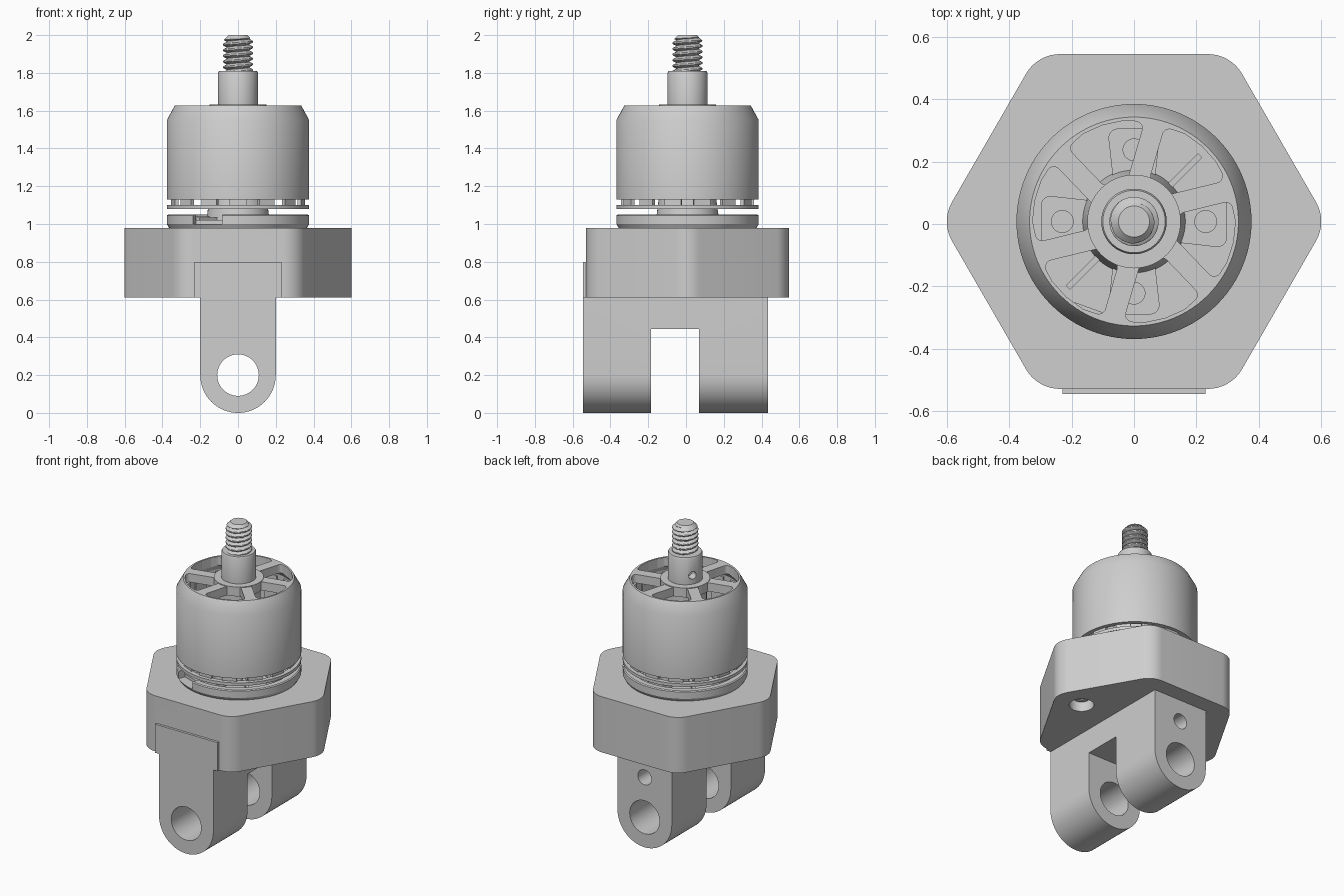
import bpy, bmesh
from math import sin, cos, tan, pi, radians, tau
from mathutils import Vector, Matrix

if "Cube" in bpy.data.objects:
    bpy.data.objects.remove(bpy.data.objects["Cube"])

CY = 0.008  # motor axis offset along y

grey = bpy.data.materials.new("plain_grey")
grey.use_nodes = True
grey.diffuse_color = (0.62, 0.62, 0.62, 1)
grey.node_tree.nodes["Principled BSDF"].inputs["Base Color"].default_value = (0.62, 0.62, 0.62, 1)


def finish(name, bm):
    bmesh.ops.recalc_face_normals(bm, faces=bm.faces)
    mesh = bpy.data.meshes.new(name)
    bm.to_mesh(mesh)
    bm.free()
    mesh.materials.append(grey)
    ob = bpy.data.objects.new(name, mesh)
    bpy.context.collection.objects.link(ob)
    return ob


def activate(ob):
    bpy.ops.object.select_all(action='DESELECT')
    ob.select_set(True)
    bpy.context.view_layer.objects.active = ob


def smooth(*obs):
    for ob in obs:
        activate(ob)
        bpy.ops.object.shade_smooth_by_angle(angle=radians(30))


def cut(ob, *cutters):
    for c in cutters:
        m = ob.modifiers.new("cut", 'BOOLEAN')
        m.operation, m.solver, m.object = 'DIFFERENCE', 'EXACT', c
        activate(ob)
        bpy.ops.object.modifier_apply(modifier=m.name)
        bpy.data.objects.remove(c)


def prism(name, pts, lo, hi, along='z'):
    """Extrude a 2D outline along z, or an x-z outline along y."""
    bm = bmesh.new()
    place = (lambda p, t: (p[0], p[1], t)) if along == 'z' else (lambda p, t: (p[0], t, p[1]))
    face = bm.faces.new([bm.verts.new(place(p, lo)) for p in pts])
    ext = bmesh.ops.extrude_face_region(bm, geom=[face])
    up = [v for v in ext["geom"] if isinstance(v, bmesh.types.BMVert)]
    bmesh.ops.translate(bm, verts=up, vec=place((0, 0), hi - lo))
    return finish(name, bm)


def rounded(pts, r, n=8):
    """Fillet each corner of an outline."""
    out = []
    for i, p in enumerate(pts):
        p = Vector(p)
        a = (Vector(pts[i - 1]) - p).normalized()
        b = (Vector(pts[(i + 1) % len(pts)]) - p).normalized()
        half = a.angle(b) / 2
        c = p + (a + b).normalized() * r / sin(half)
        start = p + a * r / tan(half) - c
        end = p + b * r / tan(half) - c
        for k in range(n + 1):
            out.append(c + start.lerp(end, k / n).normalized() * r)
    return out


def lathe(name, profile, seg=96, closed=True):
    """Revolve an (r, z) profile around the motor axis."""
    bm = bmesh.new()
    rings = []
    for r, z in profile:
        if r == 0:
            rings.append([bm.verts.new((0, CY, z))] * seg)
        else:
            rings.append([bm.verts.new((r * cos(tau * i / seg), CY + r * sin(tau * i / seg), z))
                          for i in range(seg)])
    pairs = list(zip(rings, rings[1:])) + ([(rings[-1], rings[0])] if closed else [])
    for a, b in pairs:
        for i in range(seg):
            j = (i + 1) % seg
            quad = list(dict.fromkeys((a[i], a[j], b[j], b[i])))
            if len(quad) > 2:
                bm.faces.new(quad)
    return finish(name, bm)


def rod(name, r, centre, direction, length, seg=32):
    bm = bmesh.new()
    rot = Vector(direction).to_track_quat('Z', 'Y').to_matrix().to_4x4()
    bmesh.ops.create_cone(bm, cap_ends=True, segments=seg, radius1=r, radius2=r,
                          depth=length, matrix=Matrix.Translation(centre) @ rot)
    return finish(name, bm)


def box(name, size, centre, turn=0):
    bm = bmesh.new()
    bmesh.ops.create_cube(bm, size=1, matrix=Matrix.Translation(centre) @
                          Matrix.Rotation(turn, 4, 'Z') @ Matrix.Diagonal((*size, 1)))
    return finish(name, bm)


def polar(r, deg):
    return (r * cos(radians(deg)), CY + r * sin(radians(deg)))


# Clevis with a wide head that slides into the hexagonal block
arc = [(0.2 * cos(pi + pi * k / 32), 0.2 + 0.2 * sin(pi + pi * k / 32)) for k in range(33)]
outline = arc + [(0.2, 0.61), (0.23, 0.61), (0.23, 0.8), (-0.23, 0.8), (-0.23, 0.61), (-0.2, 0.61)]
clevis = prism("clevis", outline, -0.545, 0.435, 'y')
cut(clevis, box("gap", (1, 0.255, 0.95), (0, -0.0575, -0.03)),
    rod("pin_hole", 0.11, (0, 0, 0.2), (0, 1, 0), 2, 48),
    rod("small_hole", 0.05, (0, 0.4, 0.465), (0, 1, 0), 0.5))

# Hexagonal block with filleted corners, head slot and screw recesses
hexagon = rounded([polar(0.62, 60 * k) for k in range(6)], 0.125)
block = prism("hex_block", hexagon, 0.61, 0.98)
cut(block, box("slot", (0.46, 1.2, 0.4), (0, -0.165, 0.6)))
for s in (-1, 1):
    cut(block, rod("recess", 0.075, (s * 0.42, CY, 0.6), (0, 0, 1), 0.2))
    head = rod("block_screw", 0.05, (s * 0.42, CY, 0.69), (0, 0, 1), 0.06)
    cut(head, rod("socket", 0.025, (s * 0.42, CY, 0.65), (0, 0, 1), 0.06, 6))
    smooth(head)

# Motor base: shallow dish with a wire notch and four mounting holes
base = lathe("motor_base", [(0, 0.98), (0.365, 0.98), (0.377, 1.0), (0.377, 1.045), (0.37, 1.05),
                            (0.335, 1.05), (0.335, 1.02), (0, 1.02)], closed=False)
cut(base, box("wire_notch", (0.17, 0.16, 0.2), (-0.17, -0.345, 1.1), radians(-20)))
arms = []
for k in range(4):
    x, y = polar(0.23, 90 * k)
    cut(base, rod("mount_hole", 0.035, (x, y, 1), (0, 0, 1), 0.2))
    lobe = rounded([polar(0.14, 90 * k - 28), polar(0.31, 90 * k - 16),
                    polar(0.31, 90 * k + 16), polar(0.14, 90 * k + 28)], 0.03)
    arm = prism("base_arm", lobe, 1.015, 1.04)
    cut(arm, rod("mount_hole", 0.035, (x, y, 1), (0, 0, 1), 0.2))
    arms.append(arm)
for k in (0, 1):
    box("base_rib", (0.6, 0.02, 0.02), (0, CY, 1.025), pi / 4 + k * pi / 2)

# Bearing hub
hub = lathe("bearing_hub", [(0, 1.0), (0.17, 1.0), (0.15, 1.15), (0.13, 1.3), (0.13, 1.57), (0, 1.57)],
            closed=False)

# Rotating bell with swept cooling windows
bell = lathe("bell", [(0.377, 1.13), (0.377, 1.55), (0.335, 1.627), (0.1, 1.627), (0.1, 1.57),
                      (0.32, 1.57), (0.347, 1.53), (0.347, 1.13)])
for k in range(6):
    a = 60 * k - 12
    window = [polar(0.135, a - 9), polar(0.322, a - 24)]
    window += [polar(0.325, a - 12), polar(0.325, a), polar(0.325, a + 12)]
    window += [polar(0.318, a + 24), polar(0.15, a + 22)]
    cut(bell, prism("window", rounded(window, 0.022, 5), 1.4, 1.8))

# Thin ring under the bell and the magnets that carry it
ring = lathe("lower_ring", [(0.345, 1.08), (0.377, 1.08), (0.377, 1.1), (0.345, 1.1)])
for k in range(14):
    x, y = polar(0.343, 360 * (k + 0.5) / 14)
    box("magnet", (0.02, 0.09, 0.44), (x, y, 1.3), tau * (k + 0.5) / 14)

# Shaft collar with set-screw hole
collar = lathe("shaft_collar", [(0, 1.57), (0.15, 1.57), (0.15, 1.632), (0.105, 1.632), (0.105, 1.8),
                                (0.1, 1.81), (0, 1.81)], 64, closed=False)
d = (cos(radians(150)), sin(radians(150)), 0)
cut(collar, rod("set_screw_hole", 0.025, (0.1 * d[0], CY + 0.1 * d[1], 1.69), d, 0.1, 24))

# Threaded tip: helical ridge with a chamfered end
bm = bmesh.new()
seg, rows, pitch = 40, 76, 0.03
grid = []
for j in range(rows + 1):
    z = 1.8 + 0.2 * j / rows
    ring_verts = []
    for i in range(seg):
        t = (z / pitch - i / seg) % 1
        ridge = 0.058 + 0.021 * min(1, 1.4 * (1 - abs(2 * t - 1)))
        r = min(ridge, 0.05 + (2.0 - z))
        ring_verts.append(bm.verts.new((r * cos(tau * i / seg), CY + r * sin(tau * i / seg), z)))
    grid.append(ring_verts)
for a, b in zip(grid, grid[1:]):
    for i in range(seg):
        j = (i + 1) % seg
        bm.faces.new((a[i], a[j], b[j], b[i]))
bm.faces.new(grid[0])
bm.faces.new(grid[-1])
thread = finish("threaded_tip", bm)

smooth(clevis, block, base, hub, bell, ring, collar, thread, *arms)
